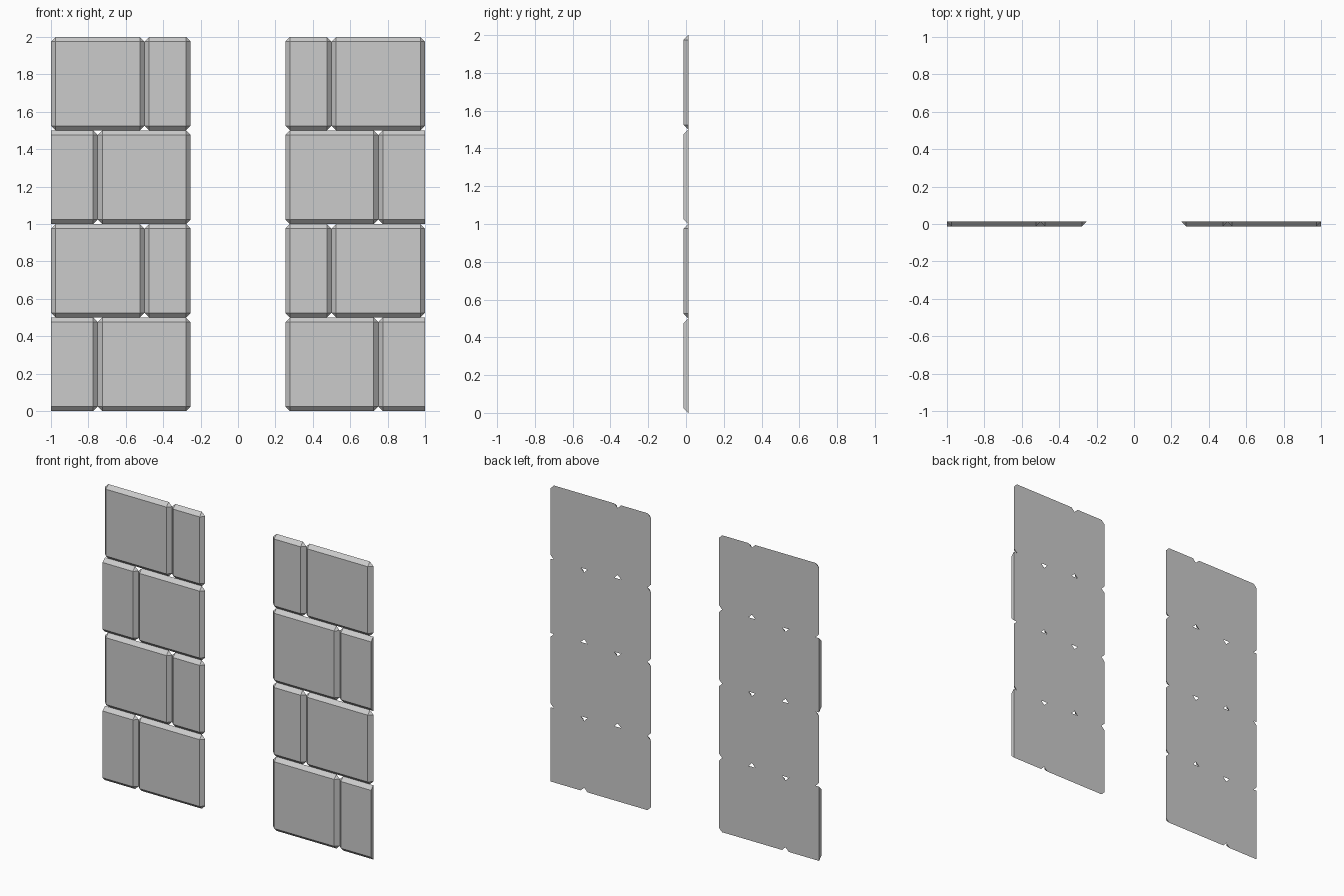
import bpy, bmesh

if "Cube" in bpy.data.objects:
    bpy.data.objects.remove(bpy.data.objects["Cube"])

B = 0.025             # chamfer width, equal to the slab thickness
FRONT, BACK = -0.0125, 0.0125
INNER, OUTER, ROW = 0.253, 1.0, 0.5


def add_brick(bm, x0, x1, z0, z1):
    """Slab whose chamfers run the full depth, leaving clipped back corners."""
    new = bmesh.new()
    front = [new.verts.new((x, FRONT, z)) for x, z in
             ((x0 + B, z0 + B), (x1 - B, z0 + B), (x1 - B, z1 - B), (x0 + B, z1 - B))]
    back = [new.verts.new((x, BACK, z)) for x, z in
            ((x0, z0 + B), (x0 + B, z0), (x1 - B, z0), (x1, z0 + B),
             (x1, z1 - B), (x1 - B, z1), (x0 + B, z1), (x0, z1 - B))]
    new.faces.new(front)
    new.faces.new(back[::-1])
    for i in range(4):
        a, b = back[2 * i], back[2 * i + 1]
        new.faces.new((front[i], a, b))                                  # corner
        new.faces.new((front[i], b, back[(2 * i + 2) % 8], front[(i + 1) % 4]))  # side
    # cut bricks that overrun the outer end of the wall
    if x1 > OUTER + 1e-4:
        cut = bmesh.ops.bisect_plane(new, geom=new.verts[:] + new.edges[:] + new.faces[:],
                                     plane_co=(OUTER, 0, 0), plane_no=(1, 0, 0),
                                     clear_outer=True)
        edges = [e for e in cut["geom_cut"] if isinstance(e, bmesh.types.BMEdge)]
        bmesh.ops.holes_fill(new, edges=edges, sides=0)
    bmesh.ops.recalc_face_normals(new, faces=new.faces[:])
    temp = bpy.data.meshes.new("temp")
    new.to_mesh(temp)
    new.free()
    bm.from_mesh(temp)
    bpy.data.meshes.remove(temp)


# four courses in running bond, mirrored on either side of the opening
for row in range(4):
    bm = bmesh.new()
    joint = 0.75 if row % 2 == 0 else 0.5
    z = row * ROW
    add_brick(bm, INNER, joint, z, z + ROW)
    add_brick(bm, joint, joint + 0.5, z, z + ROW)
    mesh = bpy.data.meshes.new("brick_course")
    bm.to_mesh(mesh)
    bm.free()
    course = bpy.data.objects.new(f"brick_course_{row + 1}", mesh)
    bpy.context.collection.objects.link(course)
    mirror = course.modifiers.new("Mirror", 'MIRROR')
    mirror.use_mirror_merge = False
